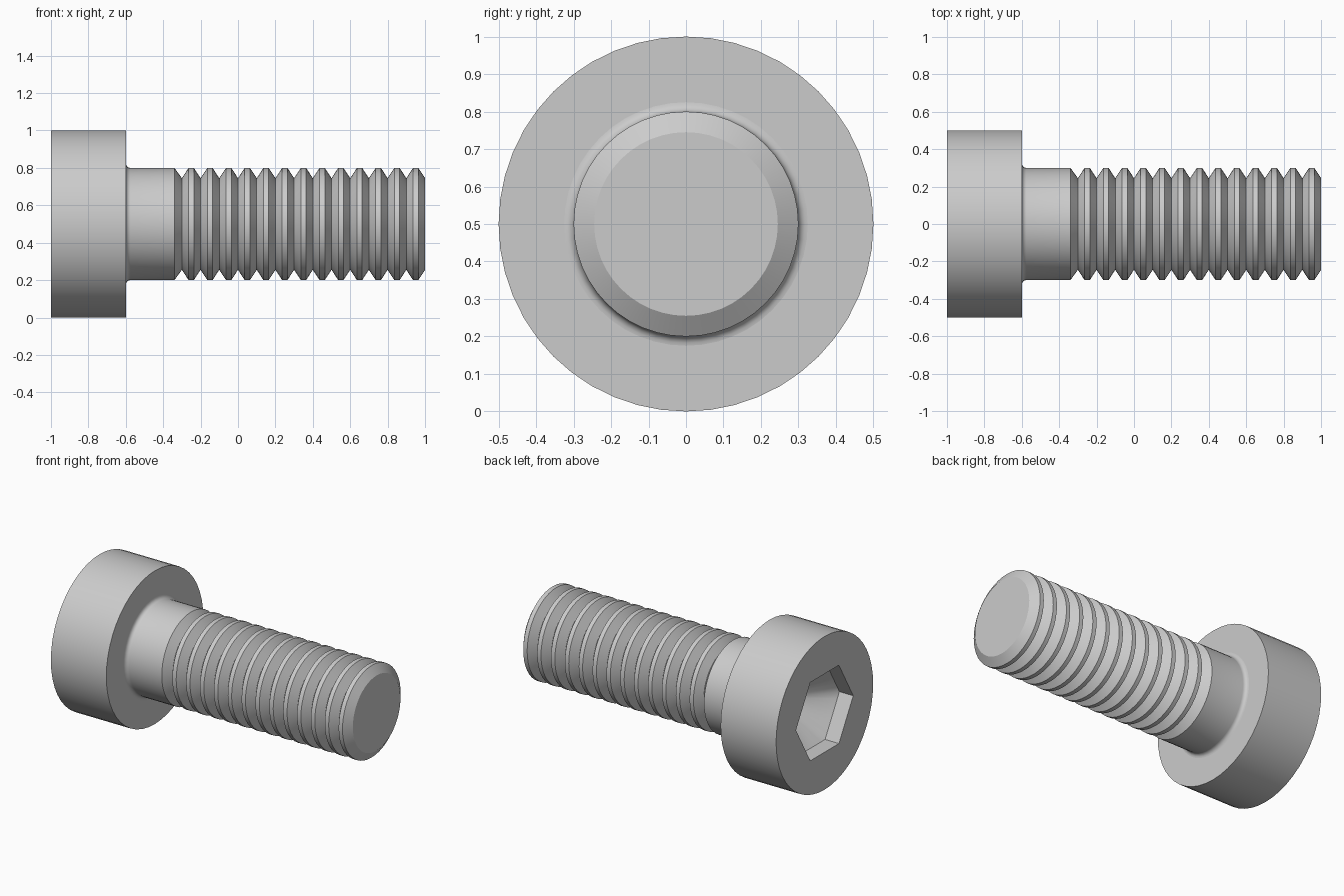
import bpy
import bmesh
import math

SEGMENTS = 48
AXIS_Z = 0.5

cube = bpy.data.objects.get("Cube")
if cube:
    bpy.data.objects.remove(cube, do_unlink=True)

steel = bpy.data.materials.new("steel grey")
steel.use_nodes = True
grey = (0.6, 0.6, 0.6, 1)
steel.diffuse_color = grey
steel.node_tree.nodes["Principled BSDF"].inputs["Base Color"].default_value = grey


def circle(radius):
    return lambda angle: radius


def hexagon(radius):
    # Distance to a hexagon outline with a corner on the y axis
    apothem = radius * math.cos(math.pi / 6)
    return lambda angle: apothem / math.cos(angle % (math.pi / 3) - math.pi / 6)


def loft(name, stations):
    """Join outlines along x; a radius of None is a single closing point."""
    bm = bmesh.new()
    rings = []
    for x, outline in stations:
        if outline is None:
            rings.append([bm.verts.new((x, 0, AXIS_Z))])
            continue
        ring = []
        for i in range(SEGMENTS):
            a = math.tau * i / SEGMENTS
            r = outline(a)
            ring.append(bm.verts.new((x, r * math.cos(a), AXIS_Z + r * math.sin(a))))
        rings.append(ring)
    for first, second in zip(rings, rings[1:]):
        for i in range(SEGMENTS):
            j = (i + 1) % SEGMENTS
            corners = [first[i % len(first)], first[j % len(first)],
                       second[j % len(second)], second[i % len(second)]]
            bm.faces.new(list(dict.fromkeys(corners)))
    bmesh.ops.recalc_face_normals(bm, faces=bm.faces)
    mesh = bpy.data.meshes.new(name)
    bm.to_mesh(mesh)
    bm.free()
    mesh.materials.append(steel)
    obj = bpy.data.objects.new(name, mesh)
    bpy.context.collection.objects.link(obj)
    bpy.ops.object.select_all(action='DESELECT')
    obj.select_set(True)
    bpy.context.view_layer.objects.active = obj
    bpy.ops.object.shade_smooth_by_angle(angle=math.radians(30))
    return obj


# Cylindrical head with a hexagonal socket that ends in a cone
loft("head", [
    (-0.65, None),
    (-0.77, circle(0.14)),
    (-0.9, hexagon(0.295)),
    (-1.0, hexagon(0.295)),
    (-1.0, circle(0.5)),
    (-0.6, circle(0.5)),
    (-0.6, None),
])

# Shank: fillet under the head, then the plain neck
FILLET = 0.025
shank = [(-0.61, None), (-0.61, circle(0.3 + FILLET))]
for step in range(6):
    a = math.pi / 2 * step / 5
    shank.append((-0.6 + FILLET * (1 - math.cos(a)),
                  circle(0.3 + FILLET * (1 - math.sin(a)))))
shank.append((-0.34, circle(0.3)))

# Thread: evenly spaced ridges with narrow flat crests and sharp roots
for ridge in range(13):
    crest = -0.25 + 0.1 * ridge
    shank += [(crest - 0.05, circle(0.245)),
              (crest - 0.014, circle(0.3)),
              (crest + 0.014, circle(0.3))]
shank += [(1.0, circle(0.245)), (1.0, None)]
loft("threaded_shank", shank)
